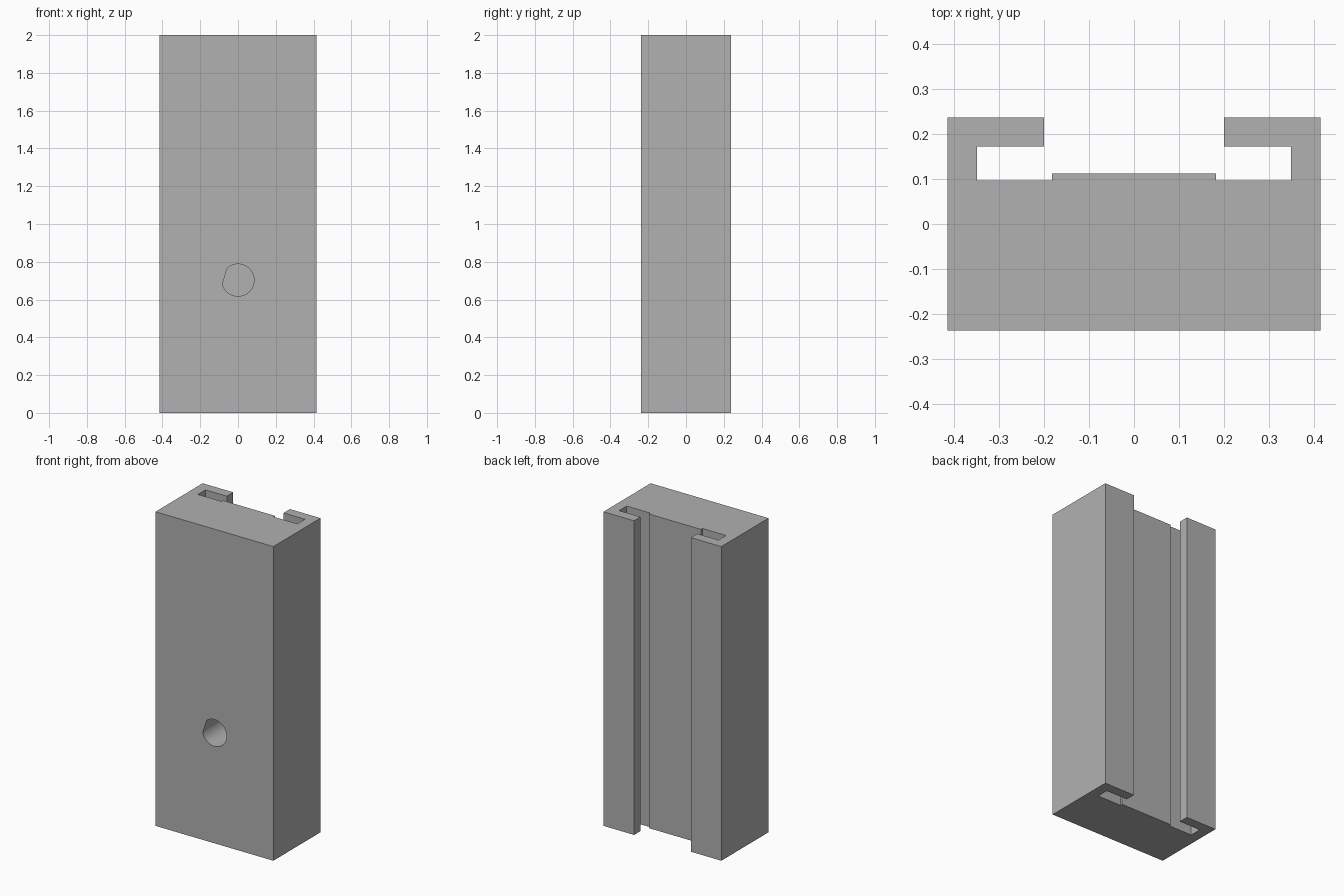
import bpy, bmesh, math

cube = bpy.data.objects.get("Cube")
if cube:
    bpy.data.objects.remove(cube, do_unlink=True)

GREY = (0.44, 0.44, 0.44, 1.0)
mat = bpy.data.materials.new("plain grey")
mat.use_nodes = True
mat.diffuse_color = GREY
mat.node_tree.nodes["Principled BSDF"].inputs["Base Color"].default_value = GREY


def extrude_profile(name, points, direction):
    """Make a closed prism from a flat outline."""
    bm = bmesh.new()
    face = bm.faces.new([bm.verts.new(p) for p in points])
    result = bmesh.ops.extrude_face_region(bm, geom=[face])
    moved = [g for g in result["geom"] if isinstance(g, bmesh.types.BMVert)]
    bmesh.ops.translate(bm, verts=moved, vec=direction)
    bmesh.ops.recalc_face_normals(bm, faces=bm.faces)
    mesh = bpy.data.meshes.new(name)
    bm.to_mesh(mesh)
    bm.free()
    mesh.materials.append(mat)
    obj = bpy.data.objects.new(name, mesh)
    bpy.context.collection.objects.link(obj)
    return obj


# Slotted block: half outline, mirrored across x
half = [(0.415, -0.237), (0.415, 0.237), (0.2, 0.237), (0.2, 0.173),
        (0.35, 0.173), (0.35, 0.097), (0.183, 0.097), (0.183, 0.112)]
outline = half + [(-x, y) for x, y in reversed(half)]
block = extrude_profile("slotted_block", [(x, y, 0) for x, y in outline], (0, 0, 2))

# Blind round hole in the front, with one flat on its upper left side
radius, depth, height = 0.085, 0.28, 0.703
start, end, steps = math.radians(-167), math.radians(131), 48
angles = [start + (end - start) * i / steps for i in range(steps + 1)]
ring = [(radius * math.cos(a), -0.3, height + radius * math.sin(a)) for a in angles]
cutter = extrude_profile("hole_cutter", ring, (0, 0.063 + depth, 0))
cutter.hide_render = True

mod = block.modifiers.new("front hole", "BOOLEAN")
mod.operation = "DIFFERENCE"
mod.solver = "EXACT"
mod.object = cutter
bpy.ops.object.select_all(action="DESELECT")
block.select_set(True)
bpy.context.view_layer.objects.active = block
bpy.ops.object.modifier_apply(modifier=mod.name)
bpy.data.objects.remove(cutter, do_unlink=True)
bpy.ops.object.shade_smooth_by_angle(angle=math.radians(30))
